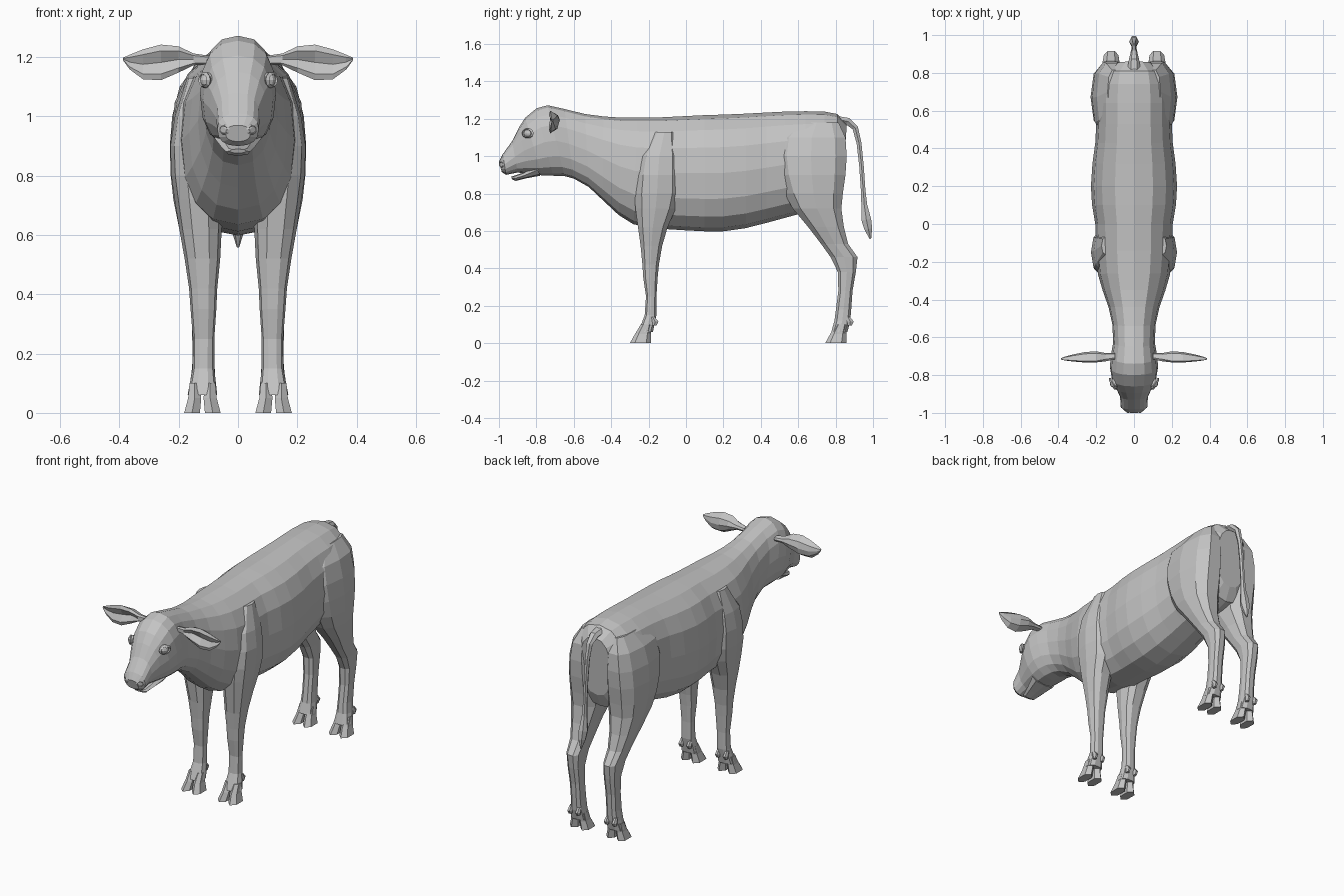
import bpy, bmesh, math
from mathutils import Vector

grey = bpy.data.materials.new("grey hide")
grey.diffuse_color = (0.55, 0.55, 0.55, 1)


def make(name, bm, mirror=False):
    bmesh.ops.recalc_face_normals(bm, faces=bm.faces)
    me = bpy.data.meshes.new(name)
    bm.to_mesh(me)
    bm.free()
    ob = bpy.data.objects.new(name, me)
    bpy.context.collection.objects.link(ob)
    me.materials.append(grey)
    if mirror:
        ob.modifiers.new("mirror", 'MIRROR').use_mirror_merge = False
    return ob


def oval(n, p, phase=0.0):
    """Unit superellipse points with exponent p."""
    out = []
    for i in range(n):
        a = 2 * math.pi * i / n + phase
        c, s = math.cos(a), math.sin(a)
        out.append((math.copysign(abs(c) ** (2 / p), c),
                    math.copysign(abs(s) ** (2 / p), s)))
    return out


def skin(bm, rings):
    """Join point rings with quads and close both ends."""
    vs = [[bm.verts.new(p) for p in r] for r in rings]
    n = len(vs[0])
    for a, b in zip(vs, vs[1:]):
        for i in range(n):
            j = (i + 1) % n
            bm.faces.new((a[i], a[j], b[j], b[i]))
    bm.faces.new(vs[0])
    bm.faces.new(vs[-1])


def spine_loft(name, rows, n, p):
    """Rows: top y, top z, bottom y, bottom z, half width."""
    bm = bmesh.new()
    rings = []
    for ty, tz, by, bz, w in rows:
        mid = Vector((0, (ty + by) / 2, (tz + bz) / 2))
        up = Vector((0, (ty - by) / 2, (tz - bz) / 2))
        rings.append([mid + up * s + Vector((w * c, 0, 0)) for c, s in oval(n, p)])
    skin(bm, rings)
    return make(name, bm)


def column(bm, rows, n, p, phase=0.0):
    """Rows: z, front y, back y, inner x, outer x."""
    skin(bm, [[((xi + xo) / 2 + (xo - xi) / 2 * c,
                (y0 + y1) / 2 + (y1 - y0) / 2 * s, z)
               for c, s in oval(n, p, phase)] for z, y0, y1, xi, xo in rows])


# Head, neck and trunk in one skin
spine_loft("body", [
    (-1.0, 0.97, -0.985, 0.915, 0.042),
    (-0.98, 1.01, -0.962, 0.90, 0.07),
    (-0.93, 1.08, -0.90, 0.912, 0.074),
    (-0.895, 1.15, -0.84, 0.905, 0.095),
    (-0.86, 1.205, -0.77, 0.897, 0.118),
    (-0.80, 1.255, -0.71, 0.895, 0.128),
    (-0.74, 1.272, -0.65, 0.893, 0.122),
    (-0.65, 1.252, -0.60, 0.88, 0.11),
    (-0.54, 1.225, -0.52, 0.835, 0.115),
    (-0.44, 1.212, -0.44, 0.76, 0.135),
    (-0.35, 1.206, -0.36, 0.685, 0.165),
    (-0.26, 1.206, -0.28, 0.635, 0.19),
    (-0.14, 1.207, -0.14, 0.612, 0.203),
    (0.0, 1.214, 0.0, 0.603, 0.205),
    (0.10, 1.219, 0.10, 0.598, 0.222),
    (0.20, 1.222, 0.20, 0.598, 0.228),
    (0.32, 1.227, 0.32, 0.615, 0.22),
    (0.43, 1.233, 0.43, 0.643, 0.205),
    (0.53, 1.238, 0.53, 0.67, 0.20),
    (0.64, 1.24, 0.64, 0.70, 0.20),
    (0.74, 1.238, 0.74, 0.72, 0.19),
    (0.81, 1.225, 0.80, 0.74, 0.17),
    (0.86, 1.17, 0.835, 0.82, 0.10)], 16, 2.35)

# Lower jaw, leaving a mouth gap below the muzzle
spine_loft("lower_jaw", [
    (-0.80, 0.96, -0.78, 0.895, 0.08),
    (-0.87, 0.912, -0.86, 0.88, 0.056),
    (-0.915, 0.896, -0.91, 0.867, 0.042),
    (-0.935, 0.89, -0.93, 0.876, 0.028)], 8, 2.4)

# Shoulders with front legs
bm = bmesh.new()
column(bm, [
    (1.13, -0.17, -0.06, 0.08, 0.172),
    (1.0, -0.25, -0.035, 0.08, 0.213),
    (0.9, -0.27, -0.03, 0.06, 0.228),
    (0.8, -0.28, -0.03, 0.05, 0.225),
    (0.72, -0.275, -0.05, 0.05, 0.214),
    (0.62, -0.26, -0.095, 0.055, 0.198),
    (0.52, -0.245, -0.125, 0.06, 0.18),
    (0.42, -0.235, -0.143, 0.07, 0.165),
    (0.35, -0.23, -0.15, 0.073, 0.16),
    (0.25, -0.215, -0.157, 0.08, 0.152),
    (0.15, -0.222, -0.157, 0.08, 0.153),
    (0.06, -0.257, -0.175, 0.07, 0.17)], 10, 2.5)
make("front_leg", bm, True)

# Thighs with hind legs
bm = bmesh.new()
column(bm, [
    (1.18, 0.58, 0.82, 0.06, 0.14),
    (1.1, 0.485, 0.86, 0.04, 0.197),
    (1.0, 0.47, 0.867, 0.025, 0.222),
    (0.9, 0.485, 0.86, 0.02, 0.23),
    (0.8, 0.52, 0.845, 0.02, 0.227),
    (0.72, 0.565, 0.836, 0.03, 0.218),
    (0.62, 0.65, 0.848, 0.055, 0.198),
    (0.53, 0.72, 0.87, 0.068, 0.177),
    (0.46, 0.77, 0.92, 0.075, 0.167),
    (0.38, 0.81, 0.91, 0.078, 0.16),
    (0.28, 0.813, 0.892, 0.08, 0.155),
    (0.18, 0.80, 0.885, 0.08, 0.153),
    (0.12, 0.792, 0.88, 0.077, 0.158),
    (0.06, 0.775, 0.865, 0.07, 0.17)], 10, 2.5)
make("hind_leg", bm, True)

# Cloven hooves and dewclaws
hooves, claws = bmesh.new(), bmesh.new()
for heel in (-0.187, 0.857):
    for side in (-1, 1):
        x = 0.12 + side * 0.026
        xb = 0.12 + side * 0.035
        column(hooves, [
            (0.10, heel - 0.055, heel + 0.005, x - 0.02, x + 0.02),
            (0.05, heel - 0.085, heel, x - 0.025, x + 0.025),
            (0.0, heel - 0.113, heel, xb - 0.03, xb + 0.03)], 6, 2.3, math.pi / 6)
        column(claws, [
            (0.14, heel - 0.005, heel + 0.022, x - 0.01, x + 0.01),
            (0.115, heel + 0.0, heel + 0.043, x - 0.014, x + 0.014),
            (0.095, heel + 0.005, heel + 0.032, x - 0.01, x + 0.01)], 6, 2)
make("hoof", hooves, True)
make("dewclaw", claws, True)

# Cupped ears: x, bottom z, top z, centre y, half depth
bm = bmesh.new()
rings = []
for x, z0, z1, y, d in [(0.10, 1.175, 1.205, -0.70, 0.016),
                        (0.15, 1.172, 1.212, -0.705, 0.022),
                        (0.20, 1.148, 1.236, -0.708, 0.034),
                        (0.26, 1.122, 1.242, -0.71, 0.032),
                        (0.32, 1.125, 1.226, -0.712, 0.022),
                        (0.365, 1.158, 1.208, -0.714, 0.012),
                        (0.387, 1.188, 1.198, -0.715, 0.004)]:
    m, h = (z0 + z1) / 2, (z1 - z0) / 2
    cup = d * 0.9 if x > 0.17 else 0
    rings.append([(x, y - d * 0.5, m - h), (x, y + d * 0.7, m - h * 0.6),
                  (x, y + d, m), (x, y + d * 0.7, m + h * 0.6),
                  (x, y - d * 0.5, m + h), (x, y - d + cup * 0.3, m + h * 0.65),
                  (x, y - d + cup, m), (x, y - d + cup * 0.3, m - h * 0.65)])
skin(bm, rings)
make("ear", bm, True)

# Tail with a wider tuft: y, z, half depth, half width
bm = bmesh.new()
path = [(0.81, 1.195, 0.022, 0.035), (0.865, 1.186, 0.022, 0.028),
        (0.905, 1.15, 0.018, 0.019), (0.925, 1.07, 0.015, 0.014),
        (0.938, 0.95, 0.014, 0.012), (0.947, 0.82, 0.014, 0.012),
        (0.953, 0.74, 0.018, 0.016), (0.964, 0.66, 0.03, 0.026),
        (0.975, 0.61, 0.024, 0.02), (0.986, 0.558, 0.005, 0.004)]
rings = []
for i, (y, z, d, w) in enumerate(path):
    a, b = path[max(i - 1, 0)], path[min(i + 1, len(path) - 1)]
    t = Vector((0, b[0] - a[0], b[1] - a[1])).normalized()
    nrm = Vector((0, -t.z, t.y))
    rings.append([Vector((w * c, y, z)) + nrm * d * s for c, s in oval(6, 2)])
skin(bm, rings)
make("tail", bm)


def ring_lid(name, loc, rot, major, minor, squash):
    bpy.ops.mesh.primitive_torus_add(location=loc, rotation=rot, major_segments=10,
                                     minor_segments=4, major_radius=major, minor_radius=minor)
    ob = bpy.context.object
    ob.name = name
    ob.scale = (1, squash, 1)
    ob.data.materials.append(grey)


# Eyes, eyelids and nostril rims on both sides
for s in (-1, 1):
    bpy.ops.mesh.primitive_uv_sphere_add(segments=10, ring_count=6, radius=0.026,
                                         location=(s * 0.103, -0.842, 1.122))
    eye = bpy.context.object
    eye.name = "eye"
    eye.data.materials.append(grey)
    ring_lid("eyelid", (s * 0.112, -0.846, 1.122),
             (math.radians(90), 0, s * math.radians(60)), 0.028, 0.009, 0.75)
    ring_lid("nostril", (s * 0.045, -0.985, 0.955),
             (math.radians(90), 0, s * math.radians(40)), 0.017, 0.006, 0.8)
